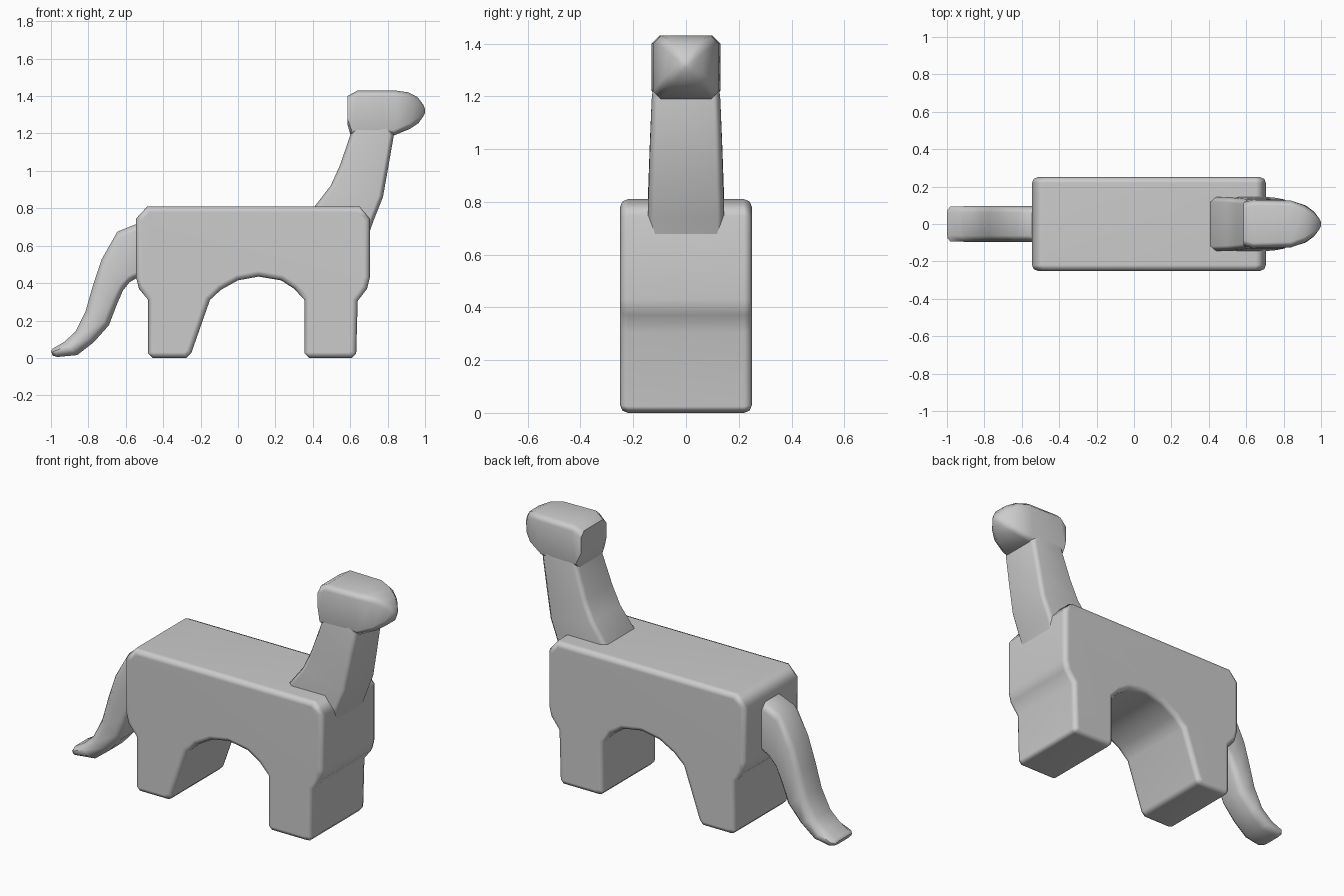
import bpy, bmesh
from mathutils import Vector

if "Cube" in bpy.data.objects:
    bpy.data.objects.remove(bpy.data.objects["Cube"])


def finish(bm, name, angle=0.9):
    bmesh.ops.recalc_face_normals(bm, faces=bm.faces)
    me = bpy.data.meshes.new(name)
    bm.to_mesh(me)
    bm.free()
    ob = bpy.data.objects.new(name, me)
    bpy.context.collection.objects.link(ob)
    bpy.ops.object.select_all(action='DESELECT')
    ob.select_set(True)
    bpy.context.view_layer.objects.active = ob
    bpy.ops.object.shade_smooth_by_angle(angle=angle)
    wn = ob.modifiers.new("Weighted", 'WEIGHTED_NORMAL')
    wn.keep_sharp = True
    return ob


def loft(name, sections, chamfer):
    """Each section: upper/back point, lower/front point (x, z), half width."""
    bm = bmesh.new()
    rings = []
    for a, b, w in sections:
        a, b = Vector(a), Vector(b)
        length = (b - a).length
        c = min(chamfer, length * 0.3)
        t, cw = c / length, min(chamfer, w * 0.35)
        outline = [(0, cw - w), (0, w - cw), (t, w), (1 - t, w),
                   (1, w - cw), (1, cw - w), (1 - t, -w), (t, -w)]
        ring = []
        for s, y in outline:
            p = a.lerp(b, s)
            ring.append(bm.verts.new((p.x, y, p.y)))
        rings.append(ring)
    for r, q in zip(rings, rings[1:]):
        for i in range(8):
            j = (i + 1) % 8
            bm.faces.new((r[i], r[j], q[j], q[i]))
    bm.faces.new(rings[0])
    bm.faces.new(rings[-1])
    return finish(bm, name)


# Body with legs: arched side profile extruded across the width
profile = [
    (-0.48, 0.025), (-0.455, 0), (-0.275, 0), (-0.25, 0.025),
    (-0.15, 0.31), (-0.09, 0.365), (0, 0.415), (0.11, 0.435), (0.23, 0.415),
    (0.30, 0.37), (0.355, 0.31), (0.355, 0.025), (0.38, 0), (0.61, 0),
    (0.632, 0.025), (0.64, 0.305), (0.69, 0.37), (0.705, 0.43),
    (0.705, 0.745), (0.65, 0.81), (-0.485, 0.81), (-0.545, 0.745),
    (-0.545, 0.43), (-0.53, 0.37), (-0.48, 0.31)]
bm = bmesh.new()
side = bm.faces.new([bm.verts.new((x, -0.25, z)) for x, z in profile])
res = bmesh.ops.extrude_face_region(bm, geom=[side], use_keep_orig=True)
new_verts = [g for g in res["geom"] if isinstance(g, bmesh.types.BMVert)]
bmesh.ops.translate(bm, verts=new_verts, vec=(0, 0.5, 0))
bmesh.ops.recalc_face_normals(bm, faces=bm.faces)
rims = [e for e in bm.edges
        if abs(e.verts[0].co.y - e.verts[1].co.y) < 1e-4]
bmesh.ops.bevel(bm, geom=rims, offset=0.03, segments=2, profile=0.5,
                affect='EDGES', clamp_overlap=False)
finish(bm, "body")

# Neck
loft("neck", [
    ((0.40, 0.70), (0.695, 0.65), 0.142),
    ((0.41, 0.81), (0.725, 0.735), 0.145),
    ((0.495, 0.92), (0.775, 0.86), 0.141),
    ((0.545, 1.03), (0.80, 1.00), 0.137),
    ((0.60, 1.19), (0.833, 1.19), 0.13),
    ((0.62, 1.28), (0.80, 1.28), 0.12)], 0.026)

# Head, rounding towards the nose
loft("head", [
    ((0.585, 1.40), (0.585, 1.25), 0.115),
    ((0.64, 1.43), (0.602, 1.19), 0.13),
    ((0.84, 1.43), (0.835, 1.19), 0.125),
    ((0.91, 1.42), (0.92, 1.225), 0.099),
    ((0.96, 1.395), (0.965, 1.255), 0.065),
    ((0.99, 1.355), (0.99, 1.29), 0.03),
    ((1.0, 1.33), (1.0, 1.31), 0.01)], 0.03)

# Tail sweeping down to the ground
loft("tail", [
    ((-0.45, 0.73), (-0.45, 0.44), 0.09),
    ((-0.545, 0.715), (-0.545, 0.425), 0.095),
    ((-0.645, 0.675), (-0.58, 0.405), 0.095),
    ((-0.73, 0.525), (-0.615, 0.36), 0.095),
    ((-0.775, 0.39), (-0.65, 0.28), 0.095),
    ((-0.815, 0.25), (-0.69, 0.175), 0.095),
    ((-0.87, 0.14), (-0.77, 0.085), 0.095),
    ((-0.93, 0.085), (-0.86, 0.015), 0.095),
    ((-0.99, 0.05), (-0.965, 0.005), 0.093),
    ((-1.0, 0.035), (-0.99, 0.012), 0.075)], 0.035)
